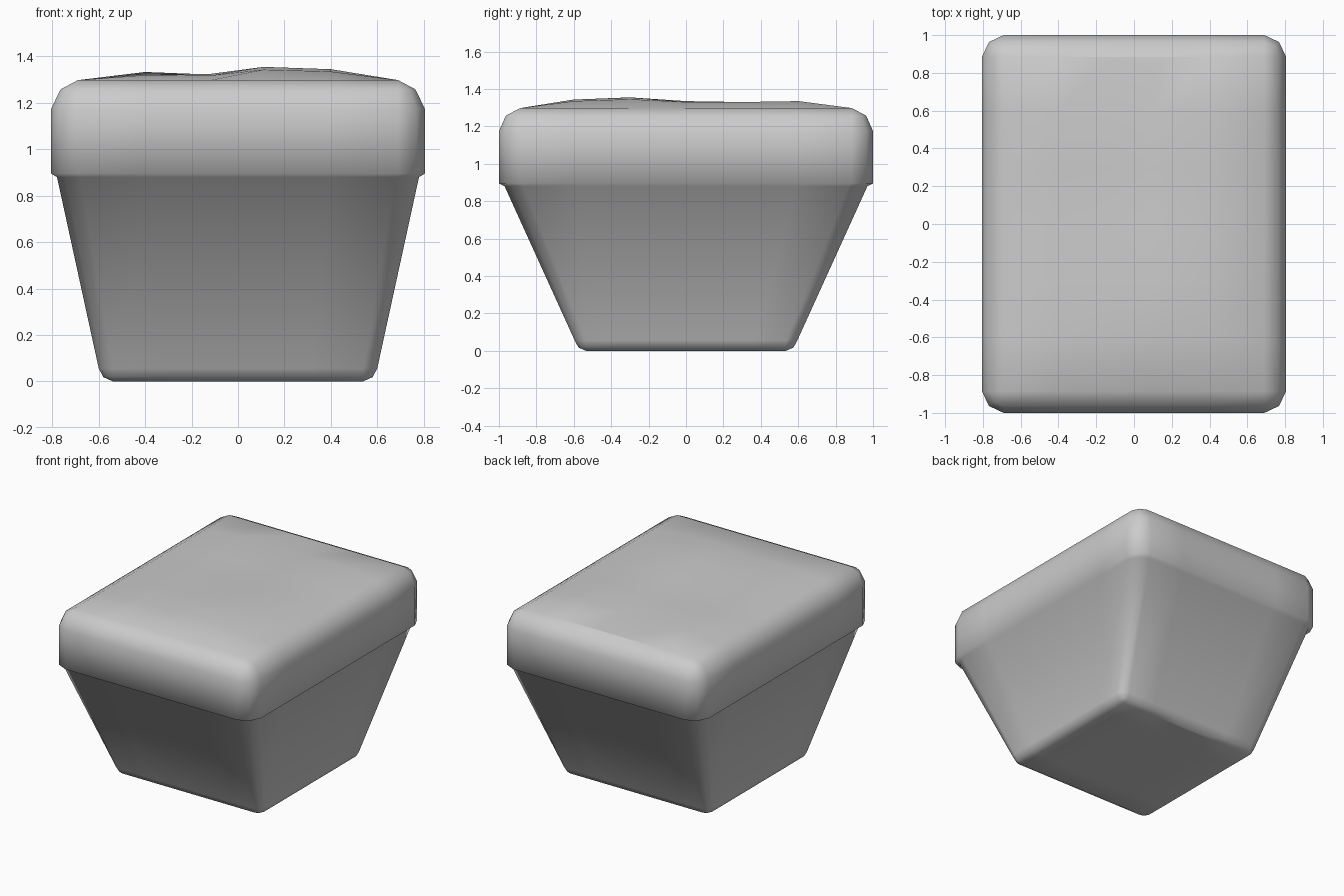
import bpy, bmesh

if "Cube" in bpy.data.objects:
    bpy.data.objects.remove(bpy.data.objects["Cube"])

# Fractions along each side where the grid lines fall
FX = [-1, -0.58, -0.17, 0.16, 0.58, 1]
FY = [-1, -0.68, -0.34, 0, 0.34, 0.68, 1]

# Rings from the foot to the rim of the top: half x, half y, z, corner radius
RINGS = [
    (0.540, 0.535, 0.000, 0.0),
    (0.580, 0.575, 0.018, 0.045),
    (0.600, 0.595, 0.055, 0.06),
    (0.780, 0.970, 0.880, 0.10),
    (0.805, 1.000, 0.895, 0.115),
    (0.805, 1.000, 1.175, 0.115),
    (0.765, 0.963, 1.258, 0.075),
    (0.690, 0.885, 1.298, 0.0),
]

# Gentle bumps of the top, heights above the rim (rows run front to back)
BUMPS = [
    [0.022, 0.020, 0.045, 0.037],
    [0.027, 0.027, 0.057, 0.047],
    [0.015, 0.022, 0.037, 0.032],
    [0.022, 0.022, 0.027, 0.032],
    [0.035, 0.024, 0.022, 0.037],
]


def ring(bm, hx, hy, z, r):
    """Rounded rectangle with two-segment corners and divided sides."""
    a, b, k = hx - r, hy - r, r * 0.68
    pts = [(a * f, -hy) for f in FX] + [(a + k, -b - k)]
    pts += [(hx, b * f) for f in FY] + [(a + k, b + k)]
    pts += [(-a * f, hy) for f in FX] + [(-a - k, b + k)]
    pts += [(-hx, -b * f) for f in FY] + [(-a - k, -b - k)]
    return [bm.verts.new((x, y, z)) for x, y in pts]


def cap(bm, hx, hy, z, bumps=None):
    """Grid that closes a square-cornered ring."""
    def height(i, j):
        inside = 0 < i < len(FX) - 1 and 0 < j < len(FY) - 1
        return z + (bumps[j - 1][i - 1] if bumps and inside else 0)
    g = [[bm.verts.new((hx * fx, hy * fy, height(i, j))) for i, fx in enumerate(FX)]
         for j, fy in enumerate(FY)]
    for j in range(len(FY) - 1):
        for i in range(len(FX) - 1):
            bm.faces.new((g[j][i], g[j][i + 1], g[j + 1][i + 1], g[j + 1][i]))


# Tapered body with overhanging soft top
bm = bmesh.new()
loops = [ring(bm, *r) for r in RINGS]
for lo, hi in zip(loops, loops[1:]):
    n = len(lo)
    for i in range(n):
        j = (i + 1) % n
        bm.faces.new((lo[i], lo[j], hi[j], hi[i]))
cap(bm, *RINGS[0][:3])
cap(bm, *RINGS[-1][:3], BUMPS)
bmesh.ops.remove_doubles(bm, verts=bm.verts, dist=0.0005)
bmesh.ops.recalc_face_normals(bm, faces=bm.faces)
for f in bm.faces:
    f.smooth = True

mesh = bpy.data.meshes.new("tapered_block")
bm.to_mesh(mesh)
bm.free()
block = bpy.data.objects.new("tapered_block", mesh)
bpy.context.collection.objects.link(block)
